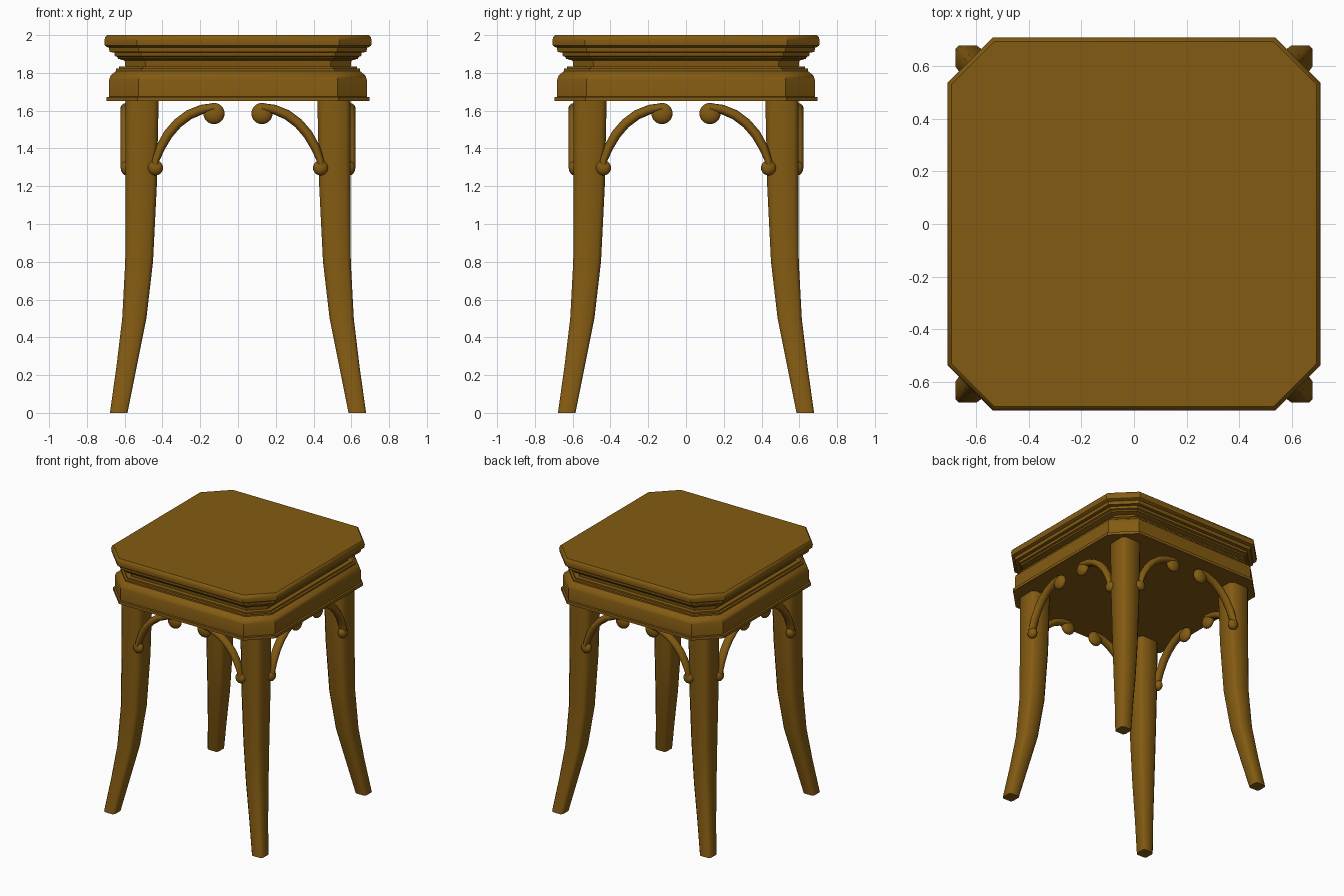
import bpy, bmesh, math
from mathutils import Vector

if "Cube" in bpy.data.objects:
    bpy.data.objects.remove(bpy.data.objects["Cube"])

wood = bpy.data.materials.new("wood")
wood.diffuse_color = (0.23, 0.105, 0.006, 1)
wood.use_nodes = True
wood.node_tree.nodes["Principled BSDF"].inputs["Base Color"].default_value = wood.diffuse_color


def finish(bm, name, angle):
    bmesh.ops.recalc_face_normals(bm, faces=bm.faces)
    me = bpy.data.meshes.new(name)
    bm.to_mesh(me)
    bm.free()
    ob = bpy.data.objects.new(name, me)
    bpy.context.collection.objects.link(ob)
    me.materials.append(wood)
    bpy.ops.object.select_all(action='DESELECT')
    ob.select_set(True)
    bpy.context.view_layer.objects.active = ob
    bpy.ops.object.shade_smooth_by_angle(angle=math.radians(angle))
    return ob


def loft(bm, rings):
    """Skin a list of equal closed rings and cap both ends."""
    vs = [[bm.verts.new(p) for p in r] for r in rings]
    n = len(vs[0])
    for a, b in zip(vs, vs[1:]):
        for i in range(n):
            j = (i + 1) % n
            bm.faces.new((a[i], a[j], b[j], b[i]))
    bm.faces.new(vs[0][::-1])
    bm.faces.new(vs[-1])


def octagon(cx, cy, h, c, z):
    pts = [(h, -c), (h, c), (c, h), (-c, h), (-h, c), (-h, -c), (-c, -h), (c, -h)]
    return [(cx + x, cy + y, z) for x, y in pts]


def moulding(name, profile):
    bm = bmesh.new()
    loft(bm, [octagon(0, 0, h, 0.535 - 0.414 * (0.705 - h), z) for h, z in profile])
    return finish(bm, name, 35)


# table top slab and the stepped moulding beneath it
moulding("top_slab", [(0.69, 1.935), (0.705, 1.945), (0.708, 1.97), (0.703, 1.99), (0.693, 2.0)])
moulding("top_moulding", [(0.595, 1.82), (0.6, 1.865), (0.635, 1.875), (0.64, 1.885), (0.652, 1.89),
                          (0.655, 1.908), (0.68, 1.91), (0.684, 1.935)])
# apron with swelling upper edge and bottom lip
moulding("apron", [(0.695, 1.65), (0.695, 1.672), (0.682, 1.674), (0.682, 1.765), (0.675, 1.785),
                   (0.658, 1.8), (0.645, 1.81), (0.645, 1.822), (0.63, 1.824), (0.63, 1.835)])

# sabre legs: z, inner edge, outer edge
LEG = [(0, 0.585, 0.678), (0.25, 0.535, 0.643), (0.5, 0.485, 0.613), (0.8, 0.45, 0.597),
       (1.2, 0.43, 0.595), (1.66, 0.42, 0.595)]
for sx, fx in ((-1, "left"), (1, "right")):
    for sy, fy in ((-1, "front"), (1, "back")):
        bm = bmesh.new()
        rings = []
        for z, a, b in LEG:
            m, h = (a + b) / 2, (b - a) / 2
            rings.append(octagon(sx * m, sy * m, h, h * 0.72, z))
        loft(bm, rings)
        finish(bm, f"{fy}_{fx}_leg", 50)

# scroll brackets: u along the side, z, stem half width
STEM = [(0.125, 1.618, 0.022), (0.19, 1.607, 0.025), (0.26, 1.578, 0.026), (0.32, 1.533, 0.026),
        (0.37, 1.475, 0.026), (0.41, 1.405, 0.024), (0.435, 1.34, 0.02), (0.44, 1.3, 0.018)]
DIST, DEPTH = 0.59, 0.031


def bracket(name, side, mirror):
    bm = bmesh.new()
    pts = [Vector((u, 0, z)) for u, z, w in STEM]
    rings = []
    for i, p in enumerate(pts):
        t = (pts[min(i + 1, len(pts) - 1)] - pts[max(i - 1, 0)]).normalized()
        n = Vector((-t.z, 0, t.x))
        rings.append([p + n * STEM[i][2] * math.cos(a) + Vector((0, DEPTH * math.sin(a), 0))
                      for a in (k * math.tau / 12 for k in range(12))])
    loft(bm, rings)
    # rounded scroll ends
    for u, z, r in ((0.127, 1.585, 0.056), (0.437, 1.297, 0.04)):
        new = bmesh.ops.create_uvsphere(bm, u_segments=20, v_segments=12, radius=r)["verts"]
        for v in new:
            v.co.y *= DEPTH / r
            v.co += Vector((u, 0, z))
    for v in bm.verts:
        v.co.x *= mirror
        v.co.y -= DIST
    ob = finish(bm, name, 50)
    ob.rotation_euler.z = side * math.pi / 2


for side, label in enumerate(("front", "right", "back", "left")):
    bracket(f"{label}_bracket_a", side, 1)
    bracket(f"{label}_bracket_b", side, -1)
